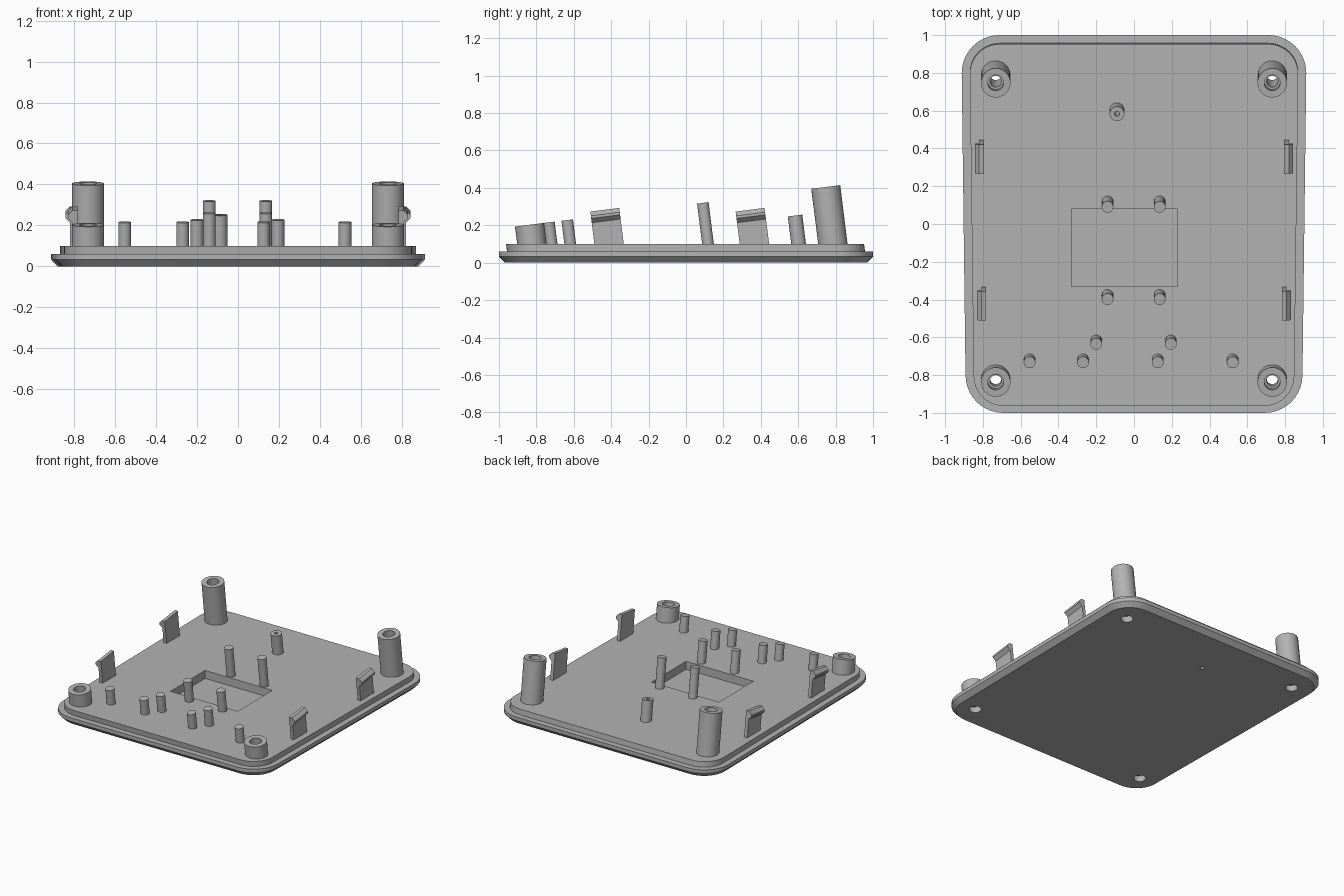
import bpy, bmesh, math
from mathutils import Matrix, Vector

TILT = 0.125          # all posts lean toward the front
ROOT = 0.05           # posts are rooted inside the plate
LEAN = Matrix.Rotation(TILT, 4, 'X')
AXIS = LEAN @ Vector((0, 0, 1))

if "Cube" in bpy.data.objects:
    bpy.data.objects.remove(bpy.data.objects["Cube"], do_unlink=True)

grey = bpy.data.materials.new("plain grey plastic")
grey.use_nodes = True
grey.diffuse_color = (0.45, 0.45, 0.45, 1)
grey.node_tree.nodes["Principled BSDF"].inputs["Base Color"].default_value = grey.diffuse_color


def finish(name, bm, matrix=Matrix()):
    bmesh.ops.recalc_face_normals(bm, faces=bm.faces)
    mesh = bpy.data.meshes.new(name)
    bm.to_mesh(mesh)
    bm.free()
    mesh.materials.append(grey)
    mesh.transform(matrix)
    obj = bpy.data.objects.new(name, mesh)
    bpy.context.collection.objects.link(obj)
    return obj


def smooth(obj):
    bpy.ops.object.select_all(action='DESELECT')
    obj.select_set(True)
    bpy.context.view_layer.objects.active = obj
    bpy.ops.object.shade_smooth_by_angle(angle=math.radians(30))


def bridge(bm, a, b):
    for i in range(len(a)):
        j = (i + 1) % len(a)
        bm.faces.new((a[i], a[j], b[j], b[i]))


def outline(inset, z, shift=0.0, steps=10):
    """Rounded plate outline, slightly wider at the back."""
    r = 0.2 - inset
    points = []
    for k, (sx, sy) in enumerate([(1, 1), (-1, 1), (-1, -1), (1, -1)]):
        half = 0.912 if sy > 0 else 0.892
        for i in range(steps + 1):
            t = math.pi / 2 * (k + i / steps)
            points.append((sx * (half - 0.2) + r * math.cos(t),
                           sy * 0.8 + r * math.sin(t) - shift, z))
    return points


def turned(name, profile, matrix, sides=32):
    """Closed profile of (radius, height) spun about z."""
    bm = bmesh.new()
    rings = [[bm.verts.new((r * math.cos(math.tau * i / sides),
                            r * math.sin(math.tau * i / sides), z))
              for i in range(sides)] for r, z in profile]
    for k in range(len(rings)):
        bridge(bm, rings[k], rings[(k + 1) % len(rings)])
    return finish(name, bm, matrix)


def solid_cylinder(name, radius, height, matrix, sides=32):
    bm = bmesh.new()
    bmesh.ops.create_cone(bm, cap_ends=True, segments=sides, radius1=radius,
                          radius2=radius, depth=height)
    bmesh.ops.translate(bm, verts=bm.verts, vec=(0, 0, height / 2))
    return finish(name, bm, matrix)


def post_frame(x, y, top):
    """Length and placement of a leaning post from its top centre."""
    length = (top - ROOT) / AXIS.z
    base = Vector((x, y, top)) - AXIS * length
    return length, Matrix.Translation(base) @ LEAN


def cut(target, cutter):
    mod = target.modifiers.new("cut", 'BOOLEAN')
    mod.operation = 'DIFFERENCE'
    mod.solver = 'EXACT'
    mod.object = cutter
    bpy.context.view_layer.objects.active = target
    bpy.ops.object.modifier_apply(modifier=mod.name)
    bpy.data.objects.remove(cutter, do_unlink=True)


# Base plate: chamfered underside, rim and raised inner lip
bm = bmesh.new()
layers = [(0.032, 0, 0), (0, 0.033, 0), (0, 0.06, 0), (0.043, 0.06, 0), (0.043, 0.1, 0.005)]
rings = [[bm.verts.new(p) for p in outline(*layer)] for layer in layers]
for lower, upper in zip(rings, rings[1:]):
    bridge(bm, lower, upper)
bm.faces.new(rings[0])
bm.faces.new(rings[-1])
plate = finish("base_plate", bm)

# Rectangular pocket
bm = bmesh.new()
bmesh.ops.create_cube(bm, size=1)
pocket = Matrix.Translation((-0.05, -0.125, 0.1)) @ Matrix.Diagonal((0.56, 0.41, 0.12, 1))
cut(plate, finish("pocket_cutter", bm, pocket))

# Corner screw bosses with stepped bores, drilled through the plate
for side, sx in (("left", 1), ("right", -1)):
    for end, y, top in (("back", 0.747, 0.405), ("front", -0.837, 0.203)):
        length, frame = post_frame(sx * 0.732, y, top)
        turned(f"{end}_{side}_boss",
               [(0.078, 0), (0.078, length), (0.042, length),
                (0.042, length - 0.06), (0.03, length - 0.06), (0.03, 0)], frame)
        below = frame @ Matrix.Translation((0, 0, -0.1))
        cut(plate, solid_cylinder("drill", 0.03, 0.3, below))
        cut(plate, solid_cylinder("recess_drill", 0.042, 0.1 + 0.002, below))

# Hollow post with a fine hole through the plate
length, frame = post_frame(-0.09, 0.583, 0.252)
turned("hollow_post", [(0.039, 0), (0.039, length), (0.013, length), (0.013, 0)], frame)
cut(plate, solid_cylinder("fine_drill", 0.013, 0.3, frame @ Matrix.Translation((0, 0, -0.1))))

# Plain support pins, in rows sharing depth and height
rows = [("pocket_back", 0.09, 0.32, (-0.14, 0.136)),
        ("pocket_front", -0.398, 0.26, (-0.14, 0.136)),
        ("middle", -0.635, 0.228, (-0.2, 0.195)),
        ("front", -0.733, 0.216, (-0.553, -0.27, 0.125, 0.522))]
for row, y, top, xs in rows:
    for i, x in enumerate(xs):
        length, frame = post_frame(x, y, top)
        solid_cylinder(f"{row}_pin_{i + 1}", 0.031, length, frame, 24)

# Snap clips: hooked blades along both sides
hook = [(0, 0), (0, 0.235), (0.025, 0.235), (0.048, 0.212), (0.048, 0.198),
        (0.025, 0.175), (0.025, 0)]
for side, sx in (("left", 1), ("right", -1)):
    for end, x, y in (("back", 0.795, 0.372), ("front", 0.783, -0.405)):
        bm = bmesh.new()
        ends = [[bm.verts.new((sx * (x + px), py, pz)) for px, pz in hook]
                for py in (-0.078, 0.078)]
        bridge(bm, *ends)
        for loop in ends:
            bm.faces.new(loop)
        finish(f"{end}_{side}_clip", bm, Matrix.Translation((0, y, ROOT)) @ LEAN)

for obj in bpy.context.collection.objects:
    if obj.type == 'MESH' and "clip" not in obj.name:
        smooth(obj)
